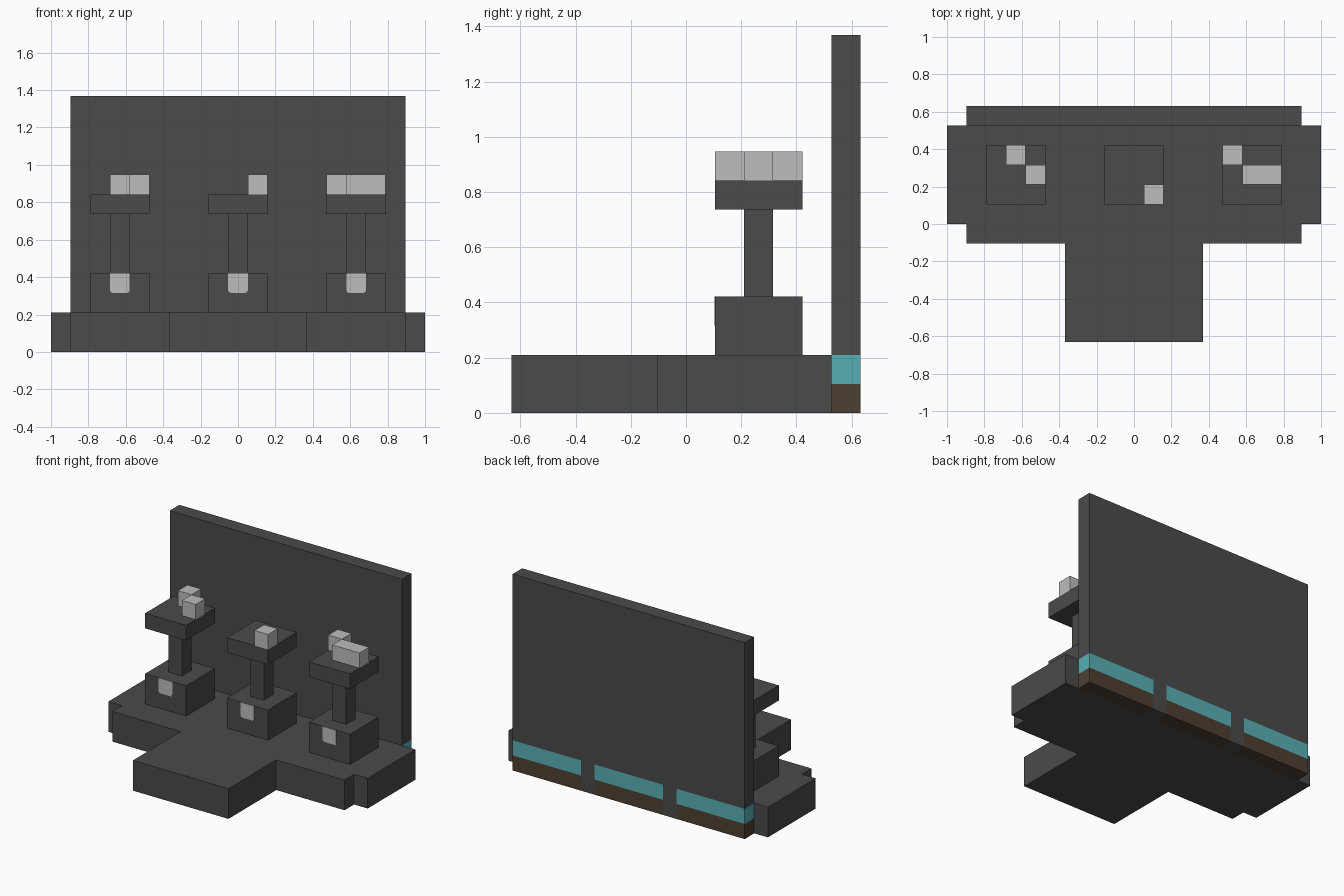
import bpy
import bmesh
from mathutils import Vector

U = 2 / 19  # one block

cube = bpy.data.objects.get("Cube")
if cube:
    bpy.data.objects.remove(cube, do_unlink=True)


def material(name, rgb):
    mat = bpy.data.materials.new(name)
    mat.use_nodes = True
    mat.diffuse_color = (*rgb, 1)
    mat.node_tree.nodes["Principled BSDF"].inputs["Base Color"].default_value = (*rgb, 1)
    return mat


GREY = material("dark grey", (0.069, 0.069, 0.069))
PALE = material("pale grey", (0.51, 0.51, 0.51))
TEAL = material("teal", (0.098, 0.434, 0.468))
BROWN = material("brown", (0.076, 0.051, 0.033))


def finish(name, bm, mat):
    bmesh.ops.recalc_face_normals(bm, faces=bm.faces)
    mesh = bpy.data.meshes.new(name)
    bm.to_mesh(mesh)
    bm.free()
    mesh.materials.append(mat)
    obj = bpy.data.objects.new(name, mesh)
    bpy.context.collection.objects.link(obj)
    return obj


def prism(name, outline, axis, start, depth, mat):
    """Extrude an outline in block units along y or z."""
    bm = bmesh.new()
    if axis == "z":
        points = [Vector((a, b, start)) * U for a, b in outline]
        move = Vector((0, 0, depth * U))
    else:
        points = [Vector((a, start, b)) * U for a, b in outline]
        move = Vector((0, depth * U, 0))
    face = bm.faces.new([bm.verts.new(p) for p in points])
    new = bmesh.ops.extrude_face_region(bm, geom=[face])["geom"]
    bmesh.ops.translate(bm, vec=move, verts=[v for v in new if isinstance(v, bmesh.types.BMVert)])
    return finish(name, bm, mat)


def box(name, low, high, mat):
    (x0, y0, z0), (x1, y1, z1) = low, high
    return prism(name, [(x0, y0), (x1, y0), (x1, y1), (x0, y1)], "z", z0, z1 - z0, mat)


# Stepped floor with a projecting front platform
half = [(3.5, -6), (3.5, -1), (8.5, -1), (8.5, 0), (9.5, 0), (9.5, 5)]
prism("floor_base", half + [(-x, y) for x, y in reversed(half)], "z", 0, 2, GREY)

# Back wall standing on three striped footings split by two posts
box("back_wall", (-8.5, 5, 2), (8.5, 6, 13), GREY)
for side, x in (("right", -6), ("centre", 0), ("left", 6)):
    box(f"{side}_footing", (x - 2.5, 5, 0), (x + 2.5, 6, 1), BROWN)
    box(f"{side}_footing_stripe", (x - 2.5, 5, 1), (x + 2.5, 6, 2), TEAL)
for side, x in (("right", -3), ("left", 3)):
    box(f"{side}_wall_post", (x - 0.5, 5, 0), (x + 0.5, 6, 2), GREY)

# Three display stands, each with its own exhibit blocks (x0, x1, y0)
exhibits = {
    "right": (-6, [(-0.5, 0.5, 3), (0.5, 1.5, 2)]),
    "centre": (0, [(0.5, 1.5, 1)]),
    "left": (6, [(-1.5, -0.5, 3), (-0.5, 1.5, 2)]),
}
plaque = [(-0.5, 4), (-0.5, 3.12), (-0.46, 3.04), (-0.38, 3)]
plaque += [(-x, z) for x, z in reversed(plaque)]
for side, (x, blocks) in exhibits.items():
    box(f"{side}_pedestal", (x - 1.5, 1, 2), (x + 1.5, 4, 4), GREY)
    box(f"{side}_stem", (x - 0.5, 2, 4), (x + 0.5, 3, 7), GREY)
    box(f"{side}_table", (x - 1.5, 1, 7), (x + 1.5, 4, 8), GREY)
    prism(f"{side}_plaque", [(x + px, pz) for px, pz in plaque], "y", 0.98, 0.02, PALE)
    for i, (x0, x1, y0) in enumerate(blocks, 1):
        box(f"{side}_exhibit_{i}", (x + x0, y0, 8), (x + x1, y0 + 1, 9), PALE)
